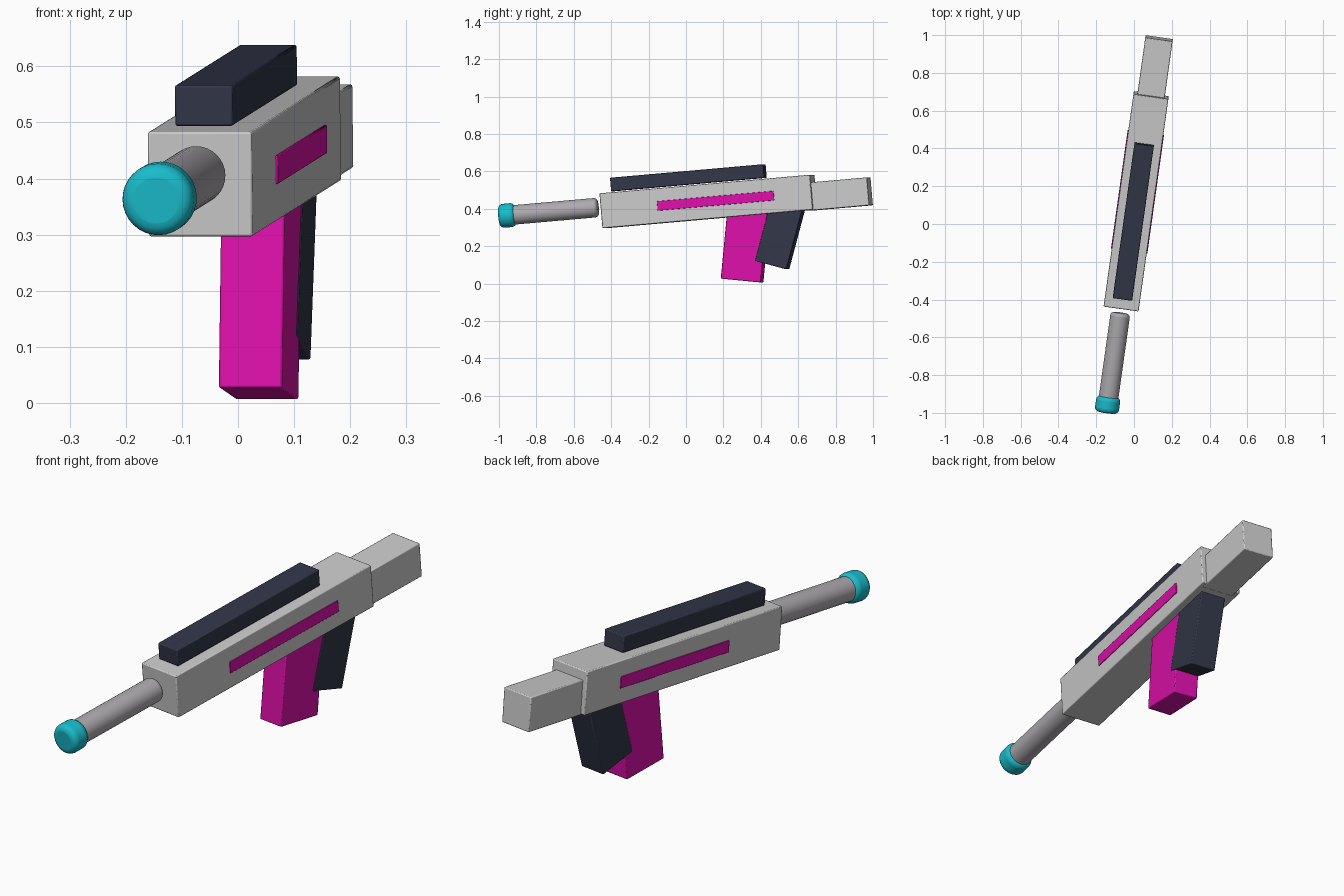
import bpy, bmesh
from math import radians, cos, sin
from mathutils import Matrix, Vector

if "Cube" in bpy.data.objects:
    bpy.data.objects.remove(bpy.data.objects["Cube"])

# The whole model is yawed and pitched; parts are laid out in a straight local frame
FRAME = (Matrix.Translation((0.0115, 0.12, 0.4395))
         @ Matrix.Rotation(radians(-8), 4, 'Z') @ Matrix.Rotation(radians(5), 4, 'X'))


def material(name, rgb):
    m = bpy.data.materials.new(name)
    m.diffuse_color = (*rgb, 1)
    m.use_nodes = True
    m.node_tree.nodes["Principled BSDF"].inputs["Base Color"].default_value = m.diffuse_color
    return m


MAGENTA = material("magenta", (0.72, 0.005, 0.40))
NAVY = material("dark_navy", (0.032, 0.038, 0.065))
TEAL = material("teal", (0.01, 0.50, 0.60))
STEEL = material("barrel_grey", (0.42, 0.40, 0.43))


def finish(name, bm, local, mat, bevel, segments):
    me = bpy.data.meshes.new(name)
    bm.to_mesh(me)
    bm.free()
    ob = bpy.data.objects.new(name, me)
    bpy.context.collection.objects.link(ob)
    ob.matrix_world = FRAME @ local
    if mat:
        me.materials.append(mat)
    mod = ob.modifiers.new("bevel", 'BEVEL')
    mod.width, mod.segments = bevel, segments
    mod.limit_method, mod.angle_limit = 'ANGLE', radians(40)
    bpy.ops.object.select_all(action='DESELECT')
    ob.select_set(True)
    bpy.context.view_layer.objects.active = ob
    bpy.ops.object.shade_smooth_by_angle(angle=radians(50))
    return ob


def box(name, size, centre, mat=None, tilt=0, bevel=0.004):
    bm = bmesh.new()
    bmesh.ops.create_cube(bm, size=1)
    bmesh.ops.scale(bm, vec=size, verts=bm.verts)
    local = Matrix.Translation(centre) @ Matrix.Rotation(radians(tilt), 4, 'X')
    return finish(name, bm, local, mat, bevel, 2)


def leg(name, width, depth, height, foot, tilt):
    """Box given by the centre of its lower end, leaning back by tilt degrees."""
    t = radians(tilt)
    up = Vector((0, sin(t), cos(t)))
    return (name, (width, depth, height), Vector(foot) + up * height / 2, -tilt)


def rod(name, radius, y0, y1, z, mat, bevel):
    bm = bmesh.new()
    bmesh.ops.create_cone(bm, cap_ends=True, segments=32, radius1=radius,
                          radius2=radius, depth=y1 - y0)
    local = Matrix.Translation((0, (y0 + y1) / 2, z)) @ Matrix.Rotation(radians(90), 4, 'X')
    return finish(name, bm, local, mat, bevel, 4)


# Main body and stock
box("body", (0.187, 1.14, 0.187), (0, 0, 0))
box("stock", (0.146, 0.333, 0.15), (0, 0.7065, -0.022))

# Top rail
box("top_rail", (0.104, 0.83, 0.073), (0, -0.097, 0.1355), NAVY)

# Side stripes
for side, name in ((1, "stripe_right"), (-1, "stripe_left")):
    box(name, (0.012, 0.632, 0.051), (side * 0.0912, 0.052, -0.001), MAGENTA, bevel=0.002)

# Magazine and rear grip, both leaning back
for part, mat in ((leg("magazine", 0.114, 0.216, 0.39, (0, 0.144, -0.437), 10.5), MAGENTA),
                  (leg("rear_grip", 0.118, 0.176, 0.34, (0, 0.3126, -0.369), 20), NAVY)):
    name, size, centre, tilt = part
    box(name, size, centre, mat, tilt)

# Barrel and muzzle cap
rod("barrel", 0.052, -1.10, -0.597, 0.02, STEEL, 0.018)
rod("muzzle_cap", 0.064, -1.132, -1.045, 0.02, TEAL, 0.023)
